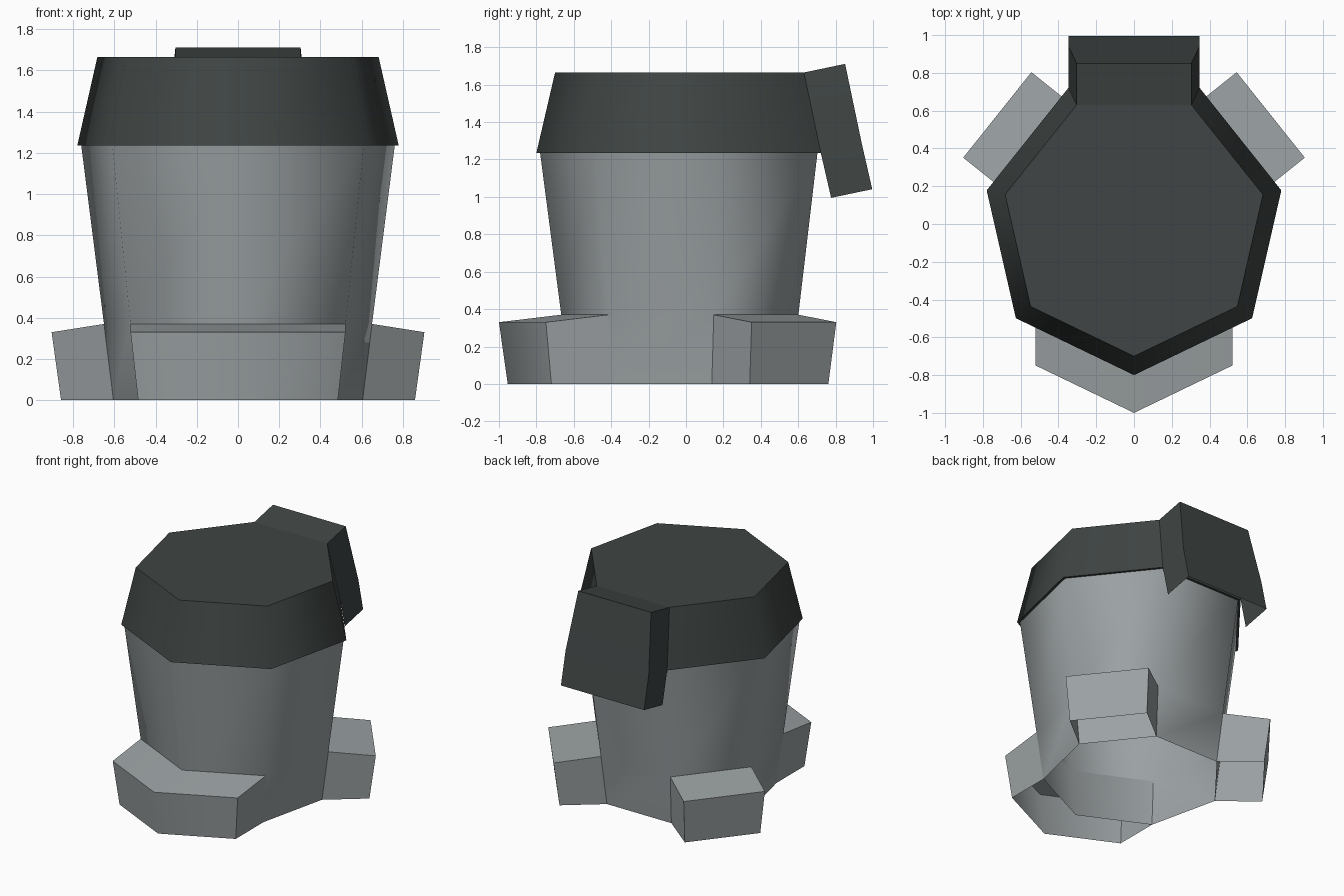
import bpy, bmesh, math
from mathutils import Vector

if "Cube" in bpy.data.objects:
    bpy.data.objects.remove(bpy.data.objects["Cube"])

SIDES = 7


def azimuth(i):
    return math.radians(-90 + 360 * i / SIDES)


def material(name, color):
    m = bpy.data.materials.new(name)
    m.diffuse_color = (*color, 1)
    m.use_nodes = True
    m.node_tree.nodes["Principled BSDF"].inputs["Base Color"].default_value = m.diffuse_color
    return m


def loft(rings):
    """Open seven-sided tube through (radius, z) rings; returns bmesh, vertex rings, face bands."""
    bm = bmesh.new()
    vs = [[bm.verts.new((r * math.cos(azimuth(i)), r * math.sin(azimuth(i)), z))
           for i in range(SIDES)] for r, z in rings]
    bands = [[bm.faces.new((a[i], a[(i + 1) % SIDES], b[(i + 1) % SIDES], b[i]))
              for i in range(SIDES)] for a, b in zip(vs, vs[1:])]
    return bm, vs, bands


def push_out(bm, faces, offset):
    """Extrude a face region by an offset; returns the moved vertices."""
    res = bmesh.ops.extrude_face_region(bm, geom=faces)["geom"]
    moved = [g for g in res if isinstance(g, bmesh.types.BMVert)]
    bmesh.ops.translate(bm, verts=moved, vec=offset)
    return moved


def finish(bm, name, mat):
    """Smooth shading, with sharp edges above 60 degrees and around the flat top."""
    bmesh.ops.recalc_face_normals(bm, faces=bm.faces)
    for f in bm.faces:
        f.smooth = True
    for e in bm.edges:
        ngon = any(len(f.verts) > 4 for f in e.link_faces)
        e.smooth = not ngon and e.calc_face_angle(0) < math.radians(60)
    me = bpy.data.meshes.new(name)
    bm.to_mesh(me)
    bm.free()
    me.materials.append(mat)
    ob = bpy.data.objects.new(name, me)
    bpy.context.collection.objects.link(ob)


grey = material("light grey", (0.33, 0.36, 0.37))
dark = material("dark slate", (0.05, 0.06, 0.058))

# Hollow body with three feet pushed out of its lower band
bm, vs, bands = loft([(0.62, 0), (0.667, 0.37), (0.78, 1.235)])
low = bands[0]
d = math.radians(360 / SIDES * 2.5 - 90)
side = Vector((0.325 * math.cos(d), 0.325 * math.sin(d), -0.04))
feet = [([low[6], low[0]], Vector((0, -0.333, -0.04))),
        ([low[2]], side),
        ([low[4]], Vector((-side.x, side.y, side.z)))]
for faces, offset in feet:
    for v in push_out(bm, faces, offset):
        if v.co.z < 0.1:
            v.co.z = 0
# the underside stays open
under = [f for f in bm.faces if all(v.co.z < 0.001 for v in f.verts)]
bmesh.ops.delete(bm, geom=under, context='FACES')
finish(bm, "body_with_feet", grey)

# Cap with a small lip, flat top and a hanging flap at the back
bm, vs, bands = loft([(0.775, 1.235), (0.8, 1.235), (0.7, 1.665)])
bm.faces.new(vs[-1])
push_out(bm, [bands[1][3]], Vector((0, 0.22, 0.046)))
# replace the bottom wall of the flap by a longer open skirt
wall = [f for f in bm.faces if f.normal is not None and len(f.verts) == 4
        and all(v.co.z < 1.3 and v.co.y > 0.7 for v in f.verts)
        and max(v.co.y for v in f.verts) > 0.9]
rim = [e for f in wall for e in f.edges if max(v.co.y for v in e.verts) > 0.9]
bmesh.ops.delete(bm, geom=wall, context='FACES_ONLY')
res = bmesh.ops.extrude_edge_only(bm, edges=rim)["geom"]
bmesh.ops.translate(bm, verts=[g for g in res if isinstance(g, bmesh.types.BMVert)],
                    vec=(0, 0.055, -0.24))
finish(bm, "cap_with_back_flap", dark)
